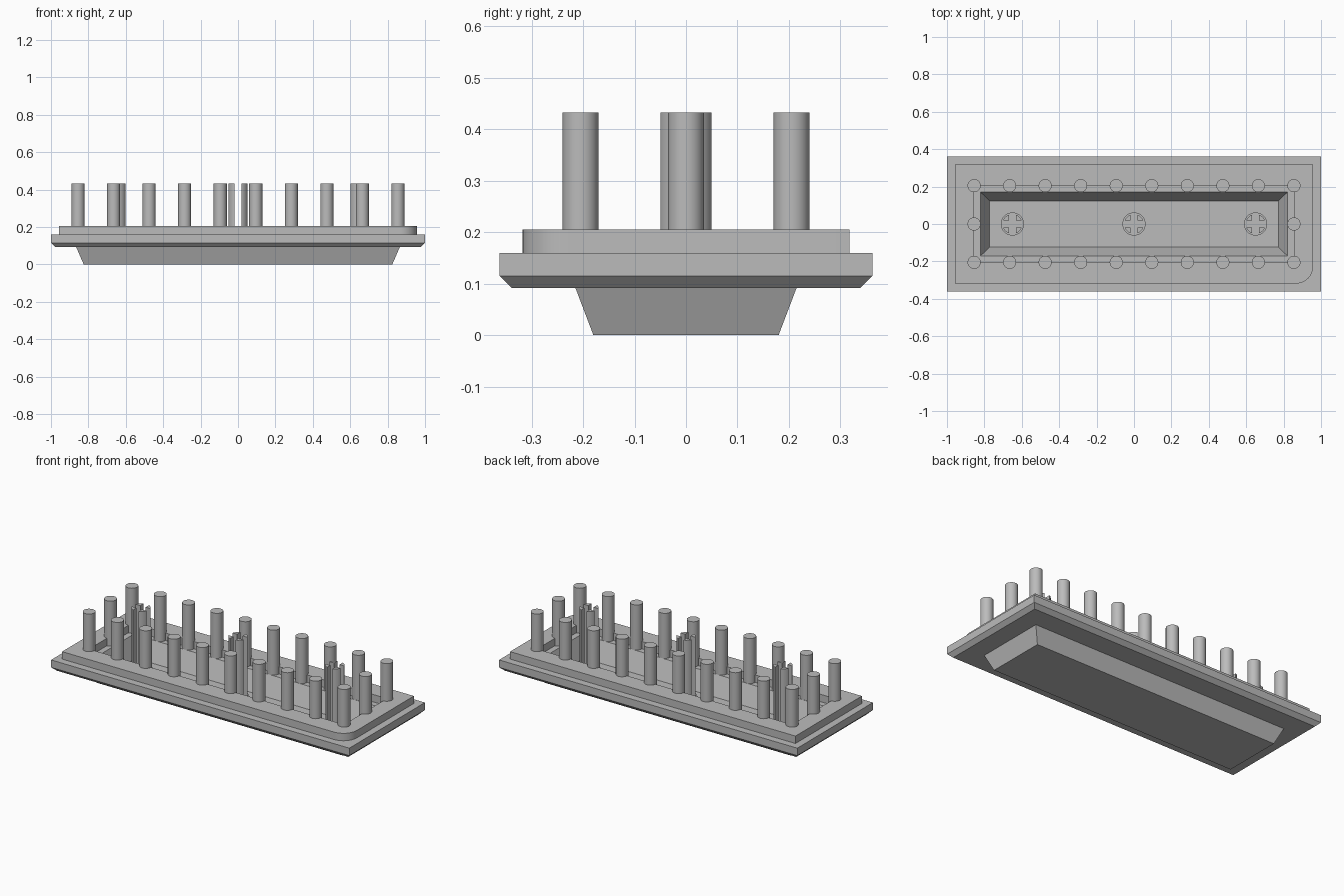
import bpy, bmesh, math

cube = bpy.data.objects.get("Cube")
if cube:
    bpy.data.objects.remove(cube, do_unlink=True)

grey = bpy.data.materials.new("light_grey")
grey.use_nodes = True
COLOR = (0.5, 0.5, 0.5, 1)
grey.diffuse_color = COLOR
grey.node_tree.nodes["Principled BSDF"].inputs["Base Color"].default_value = COLOR


def add_object(name, bm, smooth=False):
    bmesh.ops.recalc_face_normals(bm, faces=bm.faces)
    mesh = bpy.data.meshes.new(name)
    bm.to_mesh(mesh)
    bm.free()
    mesh.materials.append(grey)
    obj = bpy.data.objects.new(name, mesh)
    bpy.context.collection.objects.link(obj)
    if smooth:
        bpy.ops.object.select_all(action='DESELECT')
        obj.select_set(True)
        bpy.context.view_layer.objects.active = obj
        bpy.ops.object.shade_smooth_by_angle(angle=math.radians(35))
    return obj


def loft(bm, sections, closed=False):
    """Join rectangles given as (half x, half y, z), capped or looped."""
    rings = [[bm.verts.new((sx * hx, sy * hy, z))
              for sx, sy in ((-1, -1), (1, -1), (1, 1), (-1, 1))]
             for hx, hy, z in sections]
    pairs = list(zip(rings, rings[1:]))
    if closed:
        pairs.append((rings[-1], rings[0]))
    else:
        bm.faces.new(rings[0])
        bm.faces.new(rings[-1])
    for a, b in pairs:
        for i in range(4):
            j = (i + 1) % 4
            bm.faces.new((a[i], a[j], b[j], b[i]))
    return rings


def prism(bm, outline, z0, z1):
    low = [bm.verts.new((x, y, z0)) for x, y in outline]
    high = [bm.verts.new((x, y, z1)) for x, y in outline]
    bm.faces.new(low)
    bm.faces.new(high)
    for i in range(len(low)):
        j = (i + 1) % len(low)
        bm.faces.new((low[i], low[j], high[j], high[i]))


def circle(cx, cy, r, n=32):
    return [(cx + r * math.cos(math.tau * i / n),
             cy + r * math.sin(math.tau * i / n)) for i in range(n)]


FLOOR, LEDGE, RIM, TOP = 0.045, 0.16, 0.205, 0.433

# Flanged base with a tapered tray
bm = bmesh.new()
loft(bm, [(0.825, 0.18, 0), (0.865, 0.215, 0.092), (0.977, 0.339, 0.092),
          (1, 0.362, 0.115), (1, 0.362, LEDGE),
          (0.82, 0.17, LEDGE), (0.772, 0.124, FLOOR)])
add_object("base_tray", bm)

# Raised frame with one rounded corner
bm = bmesh.new()
rings = loft(bm, [(0.957, 0.318, LEDGE), (0.957, 0.318, RIM),
                  (0.855, 0.206, RIM), (0.855, 0.206, LEDGE)], closed=True)
corner = bm.edges.get((rings[0][1], rings[1][1]))
bmesh.ops.bevel(bm, geom=[corner], offset=0.09, segments=10,
                profile=0.5, affect='EDGES')
add_object("raised_frame", bm, smooth=True)

# Round pins along both long sides and at the two ends
spots = [(-0.855 + 0.19 * i, y) for i in range(10) for y in (-0.205, 0.205)]
spots += [(-0.855, 0), (0.855, 0)]
for n, (x, y) in enumerate(spots, 1):
    bm = bmesh.new()
    prism(bm, circle(x, y, 0.035), LEDGE, TOP)
    add_object(f"pin_{n}", bm, smooth=True)

# Split posts: a low round boss carrying four quarter prongs
GAP, R = 0.018, 0.053
start = math.asin(GAP / R)
for name, cx in (("right", -0.65), ("middle", 0), ("left", 0.65)):
    bm = bmesh.new()
    prism(bm, circle(cx, 0, 0.062), FLOOR, FLOOR + 0.025)
    add_object(f"{name}_post_boss", bm, smooth=True)
    bm = bmesh.new()
    arc = [start + (math.pi / 2 - 2 * start) * i / 8 for i in range(9)]
    quarter = [(GAP, GAP)] + [(R * math.cos(a), R * math.sin(a)) for a in arc]
    for sx in (-1, 1):
        for sy in (-1, 1):
            prism(bm, [(cx + sx * x, sy * y) for x, y in quarter],
                  FLOOR + 0.025, TOP)
    add_object(f"{name}_post_prongs", bm, smooth=True)
